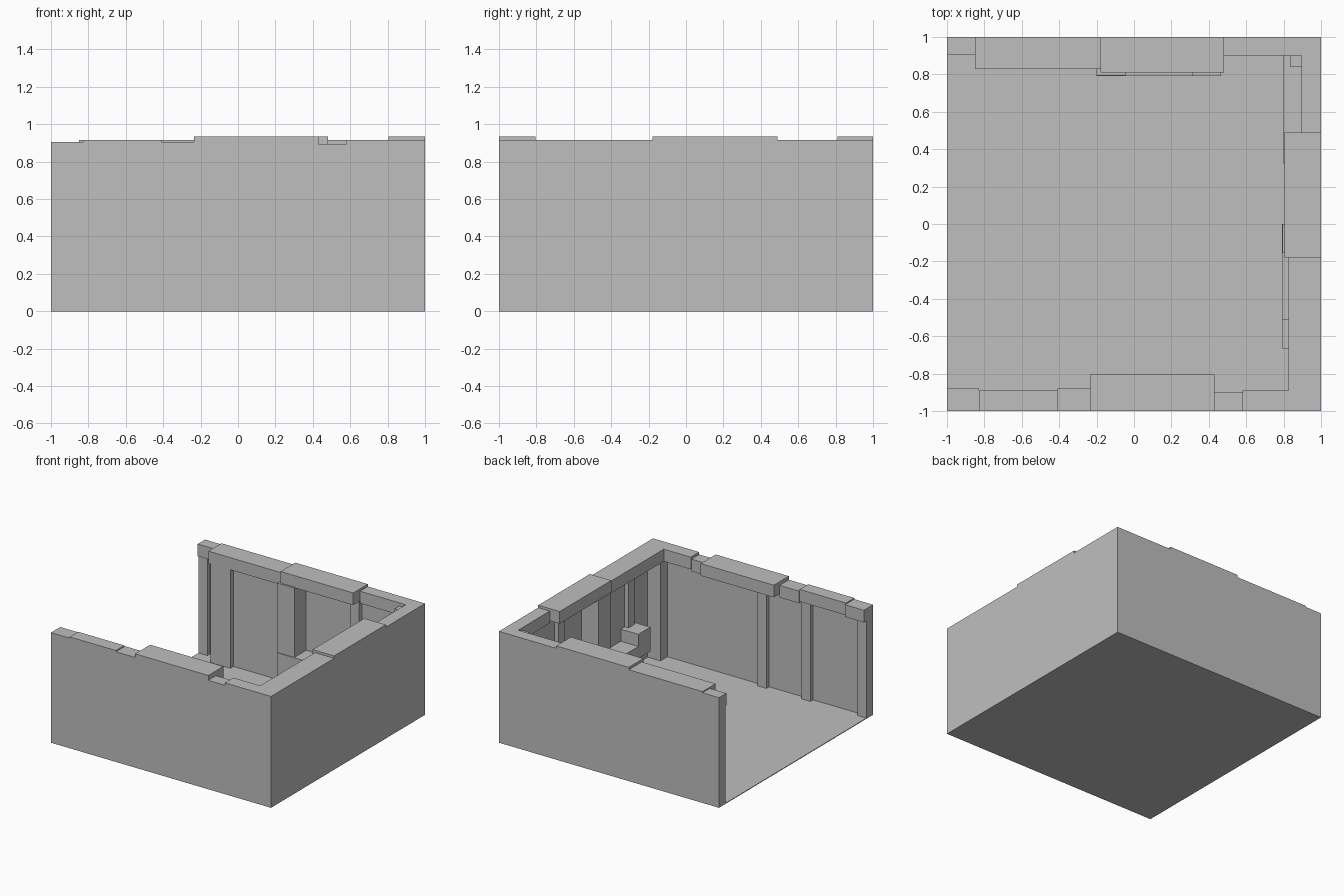
import bpy
import bmesh

default = bpy.data.objects.get("Cube")
if default:
    bpy.data.objects.remove(default, do_unlink=True)

GREY = (0.52, 0.52, 0.52, 1)
stone = bpy.data.materials.new("plain grey")
stone.use_nodes = True
stone.diffuse_color = GREY
stone.node_tree.nodes["Principled BSDF"].inputs["Base Color"].default_value = GREY

TOP = 0.915    # usual height of the wall tops
UNDER = 0.82   # underside of the beams


def block(name, x, y, z):
    """Axis-aligned box from (low, high) ranges."""
    mesh = bpy.data.meshes.new(name)
    bm = bmesh.new()
    bmesh.ops.create_cube(bm, size=1)
    for v in bm.verts:
        v.co = [r[0] if c < 0 else r[1] for c, r in zip(v.co, (x, y, z))]
    bm.to_mesh(mesh)
    bm.free()
    mesh.materials.append(stone)
    obj = bpy.data.objects.new(name, mesh)
    bpy.context.collection.objects.link(obj)


def wall_block(side, name, along, depth, z):
    """Box measured along a wall; depth is the distance in from its outer face."""
    near, far = depth
    if side == "front":
        block("front_" + name, along, (-1 + near, -1 + far), z)
    elif side == "back":
        block("back_" + name, along, (1 - far, 1 - near), z)
    else:
        block("right_" + name, (1 - far, 1 - near), along, z)


# Floor and the three thin walls
block("floor", (-1, 1), (-1, 1), (0, 0.006))
for side in ("front", "back", "side"):
    wall_block(side, "wall", (-1, 1), (0, 0.05), (0, 0.895))

# Uneven capping beams: start, end, depth, top
beams = {
    "front": [(-1, -0.83, 0.12, 0.905), (-0.83, -0.41, 0.11, TOP),
              (-0.41, -0.235, 0.12, 0.905), (-0.235, 0.43, 0.195, 0.935),
              (0.43, 0.58, 0.1, 0.895), (0.58, 1, 0.11, TOP)],
    "back": [(-1, -0.85, 0.095, 0.905), (-0.85, -0.18, 0.17, TOP),
             (-0.18, 0.48, 0.19, 0.935), (0.48, 1, 0.1, TOP)],
    "side": [(-1, -0.18, 0.175, TOP), (-0.18, 0.49, 0.195, 0.935),
             (0.49, 1, 0.105, TOP)],
}
for side, pieces in beams.items():
    for start, end, depth, top in pieces:
        wall_block(side, "beam", (start, end), (0, depth), (top - 0.1, top))

# Upright posts: low end of each along its wall
posts = {"front": [-1, -0.49, -0.09], "back": [-1, 0.38], "side": [0.27, -0.64]}
for side, starts in posts.items():
    for s in starts:
        wall_block(side, "post", (s, s + 0.08), (0, 0.085), (0, UNDER + 0.02))

# Corner posts
for name, y in (("front", (-0.95, -0.86)), ("back", (0.84, 0.95))):
    block(name + "_corner_post", (0.835, 0.95), y, (0, UNDER + 0.07))

# Thickened back wall panel with a broad pilaster
wall_block("back", "thick_panel", (-0.83, -0.2), (0.04, 0.13), (0, UNDER + 0.02))
wall_block("back", "pilaster", (-0.83, -0.65), (0.04, 0.17), (0, UNDER + 0.02))

# Alcoves: tall pier at one end, ledge across, short plinth at the other
for side, start, step in (("back", -0.2, 1), ("side", 0, -1)):
    def span(a, b):
        return sorted((start + step * a, start + step * b))
    wall_block(side, "pier", span(0, 0.155), (0.04, 0.205), (0, UNDER + 0.02))
    wall_block(side, "ledge", span(0, 0.665), (0.04, 0.21), (0.17, 0.27))
    wall_block(side, "plinth", span(0.51, 0.665), (0.04, 0.21), (0.27, 0.37))

# Low ledge near the back corner
wall_block("side", "low_ledge", (0.32, 0.95), (0.04, 0.2), (0.17, 0.27))
